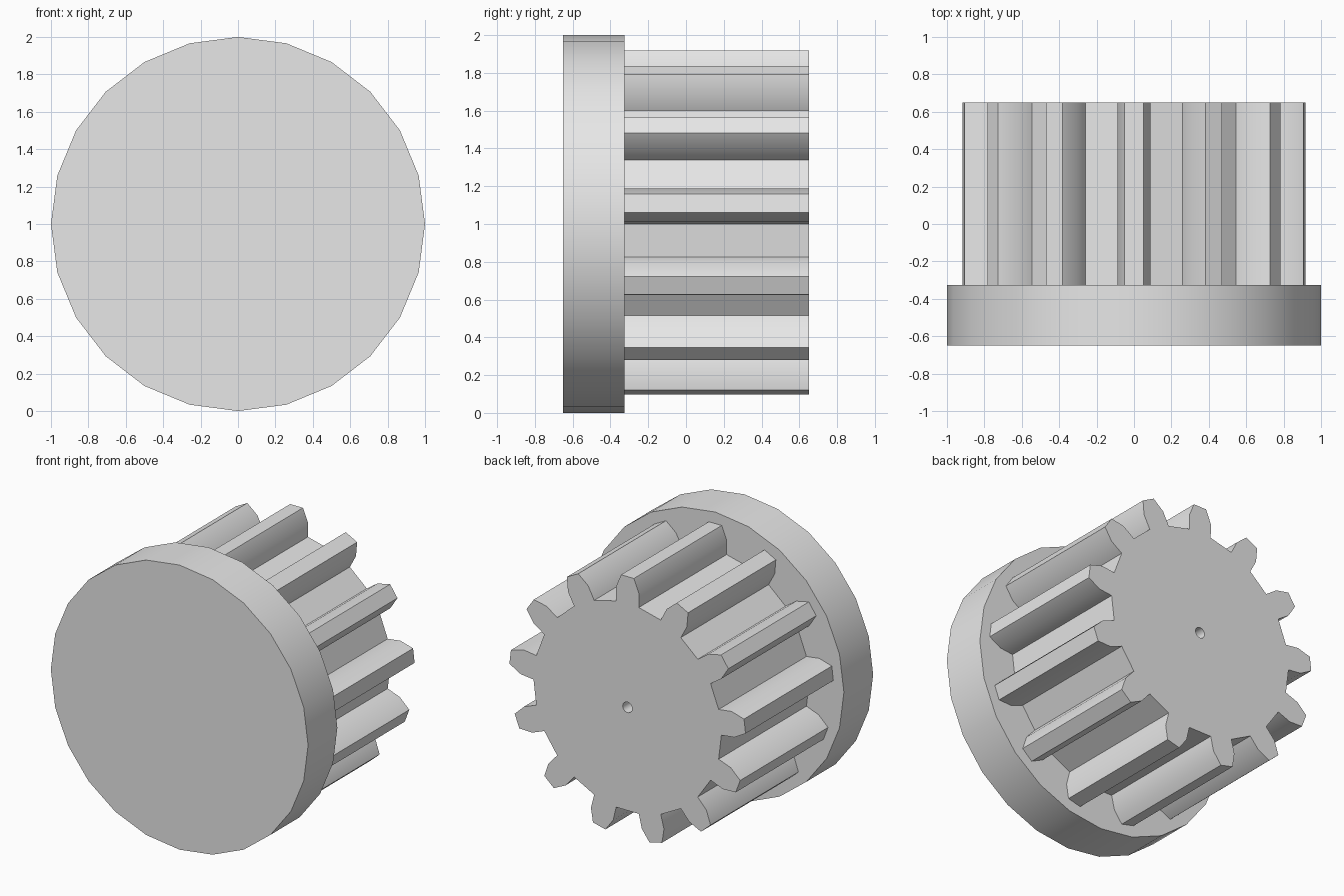
import bpy, bmesh
from math import sin, cos, radians, pi

old = bpy.data.objects.get("Cube")
if old:
    bpy.data.objects.remove(old, do_unlink=True)

FRONT, JOIN, BACK = -0.65, -0.325, 0.65
TEETH = 13

grey = bpy.data.materials.new("plain grey")
grey.use_nodes = True
grey.diffuse_color = (0.8, 0.8, 0.8, 1)
grey.node_tree.nodes["Principled BSDF"].inputs["Base Color"].default_value = (0.8, 0.8, 0.8, 1)


def ring(sides, radius):
    """Polar outline: (angle from the top, radius)."""
    return [(2 * pi * i / sides, radius) for i in range(sides)]


def extrude_loop(bm, outline, y0, y1):
    """Wall between two copies of a polar outline; returns both vertex loops."""
    loops = [[bm.verts.new((r * sin(a), y, 1 + r * cos(a))) for a, r in outline]
             for y in (y0, y1)]
    n = len(outline)
    for i in range(n):
        j = (i + 1) % n
        bm.faces.new((loops[0][i], loops[0][j], loops[1][j], loops[1][i]))
    return loops


def loop_edges(bm, loop):
    return [bm.edges.get((v, loop[i - 1])) for i, v in enumerate(loop)]


def finish(bm, name):
    bmesh.ops.recalc_face_normals(bm, faces=bm.faces[:])
    mesh = bpy.data.meshes.new(name)
    bm.to_mesh(mesh)
    bm.free()
    mesh.materials.append(grey)
    obj = bpy.data.objects.new(name, mesh)
    bpy.context.collection.objects.link(obj)
    bpy.ops.object.select_all(action='DESELECT')
    obj.select_set(True)
    bpy.context.view_layer.objects.active = obj
    bpy.ops.object.shade_smooth_by_angle(angle=radians(25))


# Flange disc at the front
bm = bmesh.new()
for loop in extrude_loop(bm, ring(24, 1.0), FRONT, JOIN):
    bm.faces.new(loop)
finish(bm, "flange_disc")

# Toothed gear: each tooth runs root, pitch, tip, tip, pitch, root
half_tooth = [(6.92, 0.73), (6.15, 0.83), (3.1, 0.92)]
tooth = [(-a, r) for a, r in half_tooth] + half_tooth[::-1]
outline = [(2 * pi * k / TEETH + radians(a), r) for k in range(TEETH) for a, r in tooth]

bm = bmesh.new()
outer = extrude_loop(bm, outline, JOIN, BACK)
bore = extrude_loop(bm, ring(24, 0.037), JOIN, BACK)
# End face with the shaft hole left open
bmesh.ops.triangle_fill(bm, use_beauty=True, use_dissolve=False,
                        edges=loop_edges(bm, outer[1]) + loop_edges(bm, bore[1]))
# Hidden inner end, also around the hole
bmesh.ops.triangle_fill(bm, use_beauty=True, use_dissolve=False,
                        edges=loop_edges(bm, outer[0]) + loop_edges(bm, bore[0]))
finish(bm, "toothed_gear")
